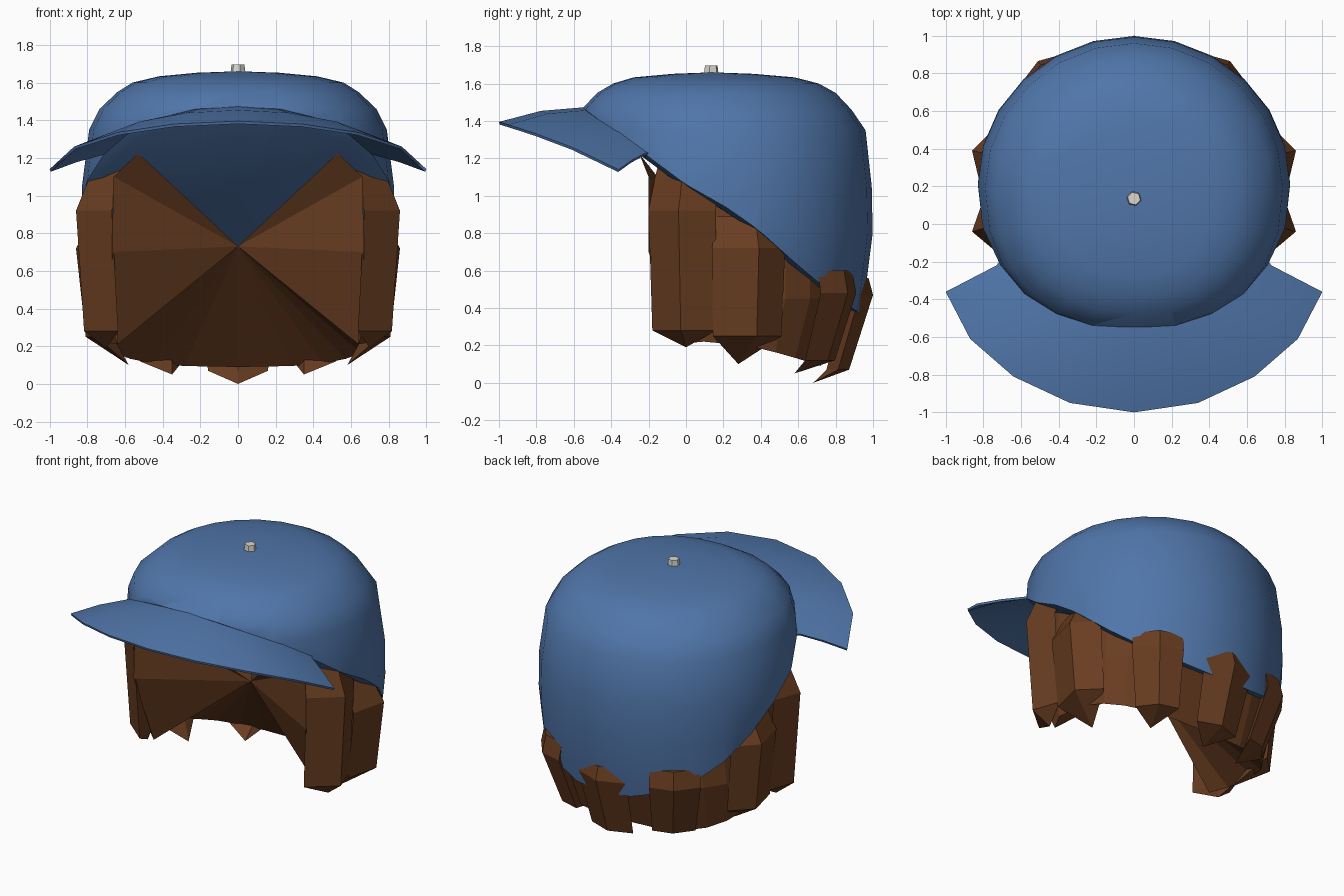
import bpy, bmesh, math
from mathutils import Vector

if "Cube" in bpy.data.objects:
    bpy.data.objects.remove(bpy.data.objects["Cube"])


def material(name, rgb):
    m = bpy.data.materials.new(name)
    m.diffuse_color = (*rgb, 1)
    m.use_nodes = True
    m.node_tree.nodes["Principled BSDF"].inputs["Base Color"].default_value = m.diffuse_color
    return m


BLUE = material("cap_blue", (0.08, 0.18, 0.40))
BROWN = material("hair_brown", (0.14, 0.047, 0.015))
GREY = material("button_grey", (0.70, 0.68, 0.62))


def make(name, verts, faces, mat, smooth=None, thick=0, cut=None):
    bm = bmesh.new()
    vs = [bm.verts.new(v) for v in verts]
    for f in faces:
        bm.faces.new([vs[i] for i in f])
    bmesh.ops.recalc_face_normals(bm, faces=bm.faces[:])
    if cut:
        bmesh.ops.bisect_plane(bm, geom=bm.verts[:] + bm.edges[:] + bm.faces[:],
                               plane_co=cut[0], plane_no=cut[1], clear_inner=True)
        rim = [e for e in bm.edges if e.is_boundary]
        # the rim arches up slightly over the sides
        for v in {v for e in rim for v in e.verts}:
            if 0 < v.co.y < 0.66:
                v.co.z += 0.045 * math.sin(math.pi * v.co.y / 0.66)
        floor = bmesh.ops.holes_fill(bm, edges=rim, sides=0)["faces"]
        bmesh.ops.recalc_face_normals(bm, faces=bm.faces[:])
        bmesh.ops.inset_region(bm, faces=floor, thickness=0.06, depth=0.02)
        bmesh.ops.poke(bm, faces=floor)
        for e in rim:
            e.smooth = False
    for e in bm.edges:
        if e.is_boundary:
            e.smooth = False
    me = bpy.data.meshes.new(name)
    bm.to_mesh(me)
    bm.free()
    me.materials.append(mat)
    ob = bpy.data.objects.new(name, me)
    bpy.context.collection.objects.link(ob)
    if thick:
        mod = ob.modifiers.new("thickness", 'SOLIDIFY')
        mod.thickness = thick
        mod.offset = -1
    if smooth:
        bpy.ops.object.select_all(action='DESELECT')
        ob.select_set(True)
        bpy.context.view_layer.objects.active = ob
        bpy.ops.object.shade_smooth_by_angle(angle=math.radians(smooth), keep_sharp_edges=True)
    return ob


def grid_faces(rows, cols, closed=False):
    return [(r * cols + c, r * cols + (c + 1) % cols,
             (r + 1) * cols + (c + 1) % cols, (r + 1) * cols + c)
            for r in range(rows - 1) for c in range(cols if closed else cols - 1)]


def rim_z(y):
    # sloping lower edge of the cap
    return 1.06 - 0.743 * y


def power(v, e):
    return math.copysign(abs(v) ** e, v)


# Cap dome: stacked rings (z, half width, front y, back y), closed by a sloping underside
N = 24
rings = [(0.2, 0.79, -0.55, 0.91), (0.5, 0.815, -0.56, 0.96), (0.8, 0.83, -0.57, 0.998),
         (1.05, 0.828, -0.57, 0.993), (1.35, 0.79, -0.57, 0.96), (1.46, 0.735, -0.56, 0.885),
         (1.55, 0.64, -0.475, 0.80), (1.60, 0.56, -0.39, 0.71), (1.633, 0.42, -0.28, 0.58),
         (1.652, 0.22, -0.07, 0.36)]
verts = []
for z, rx, y0, y1 in rings:
    for i in range(N):
        a = 2 * math.pi * i / N
        s, c = math.sin(a), math.cos(a)
        e = 0.88 if c < -0.01 else 1
        verts.append((rx * power(s, e), (y0 + y1) / 2 + (y1 - y0) / 2 * power(c, e), z))
faces = grid_faces(len(rings), N, True)
top = len(verts)
verts.append((0, 0.14, 1.66))
faces += [(top - N + i, top - N + (i + 1) % N, top) for i in range(N)]
make("cap_dome", verts, faces, BLUE, 45, 0, ((0, 0, 1.06), (0, 0.743, 1)))

# Brim: curved sheet from inside the dome edge to a wide outer arc
half_in = [(0, -0.55), (0.21, -0.53), (0.41, -0.47), (0.60, -0.37), (0.73, -0.22)]
half_out = [(0, -1, 1.395), (0.34, -0.95, 1.38), (0.64, -0.81, 1.335),
            (0.87, -0.61, 1.26), (1, -0.36, 1.14)]
edge = [Vector((x, y, rim_z(y) + 0.004)) for x, y in half_in]
outer = [Vector(p) for p in half_out]
middle = [(a + b) / 2 + Vector((0, 0, h))
          for a, b, h in zip(edge, outer, (0.02, 0.02, 0.018, 0.012, 0.006))]
inner = [Vector((p.x * 0.93, p.y + 0.07, p.z + 0.006)) for p in edge]


def mirrored(row):
    return [Vector((-p.x, p.y, p.z)) for p in row[:0:-1]] + row


brim = mirrored(outer) + mirrored(middle) + mirrored(edge) + mirrored(inner)
make("cap_brim", brim, grid_faces(4, 9), BLUE, 35, 0.015)

# Top button
bpy.ops.mesh.primitive_cone_add(vertices=6, radius1=0.04, radius2=0.035, depth=0.04,
                                location=(0, 0.135, 1.677), rotation=(0, 0, 0.3))
button = bpy.context.object
button.name = "cap_button"
button.data.materials.append(GREY)

# Hair wall wrapping the back and sides, with an underside folding up to the middle
S = 14
CENTRE = (0, 0.14, 0.73)
top_row, mid_row, low_row = [], [], []
for i in range(S + 1):
    a = math.radians(-112 + 224 * i / S)
    s, c = math.sin(a), math.cos(a)
    x = 0.74 * power(s, 0.7)
    y = 0.2 + 0.64 * power(c, 0.8)
    back = max(c, 0)
    top_row.append((x * 0.95, y, rim_z(y) + 0.06))
    mid_row.append((x, y, 0.45))
    low_row.append((x * 0.95, y - 0.12 * back, 0.22 - 0.13 * back))
low_row[0], low_row[-1] = (-0.64, -0.02, 0.21), (0.64, -0.02, 0.21)
n = 3 * (S + 1)
make("hair_wall", low_row + mid_row + top_row + [CENTRE],
     grid_faces(3, S + 1) + [(i + 1, i, n) for i in range(S)], BROWN)

# Hair panels folding in from the front edge to the middle
for side, label in ((1, "right"), (-1, "left")):
    front = [(0.53, -0.25, 1.225), (0.66, -0.2, 1.1), (0.67, -0.2, 0.7), (0.64, -0.02, 0.21)]
    pts = [CENTRE] + [(side * x, y, z) for x, y, z in front]
    make("hair_panel_" + label, pts, [(0, 1, 2), (0, 2, 3), (0, 3, 4)], BROWN)


def lock(name, section, levels, tip, side=1):
    # ridged prism, scaled about the head axis at each level, ending in a point
    ridge = Vector(section[1])
    axis = Vector((0, 0.2))
    pts = [Vector(p) for p in section] + [axis + (ridge - axis) * 0.82]
    vs = []
    for z, k in levels:
        for p in pts:
            q = axis + (p - axis) * k
            vs.append((side * q.x, q.y, z))
    fs = grid_faces(len(levels), 4, True) + [(0, 1, 2, 3)]
    n = len(vs)
    vs.append((side * tip[0], tip[1], tip[2]))
    fs += [(n - 4 + i, n - 4 + (i + 1) % 4, n) for i in range(4)]
    make(name, vs, fs, BROWN)


# Hair locks, paired left and right, with one at the back
for side, label in ((1, "right"), (-1, "left")):
    lock("temple_lock_" + label, [(0.67, -0.2), (0.86, -0.04), (0.79, 0.16)],
         [(1.2, 0.85), (1.09, 0.92), (0.92, 1), (0.28, 0.95)], (0.70, 0.0, 0.19), side)
    lock("side_lock_" + label, [(0.80, 0.14), (0.86, 0.39), (0.72, 0.53)],
         [(0.89, 0.89), (0.72, 1), (0.25, 0.94)], (0.58, 0.28, 0.10), side)
    lock("rear_lock_" + label, [(0.62, 0.72), (0.51, 0.865), (0.35, 0.91)],
         [(0.6, 0.97), (0.48, 1.0), (0.12, 0.84)], (0.35, 0.58, 0.05), side)
lock("back_lock", [(0.19, 0.93), (0, 1.0), (-0.19, 0.93)],
     [(0.56, 0.97), (0.47, 1), (0.07, 0.84)], (0, 0.68, 0.0))
